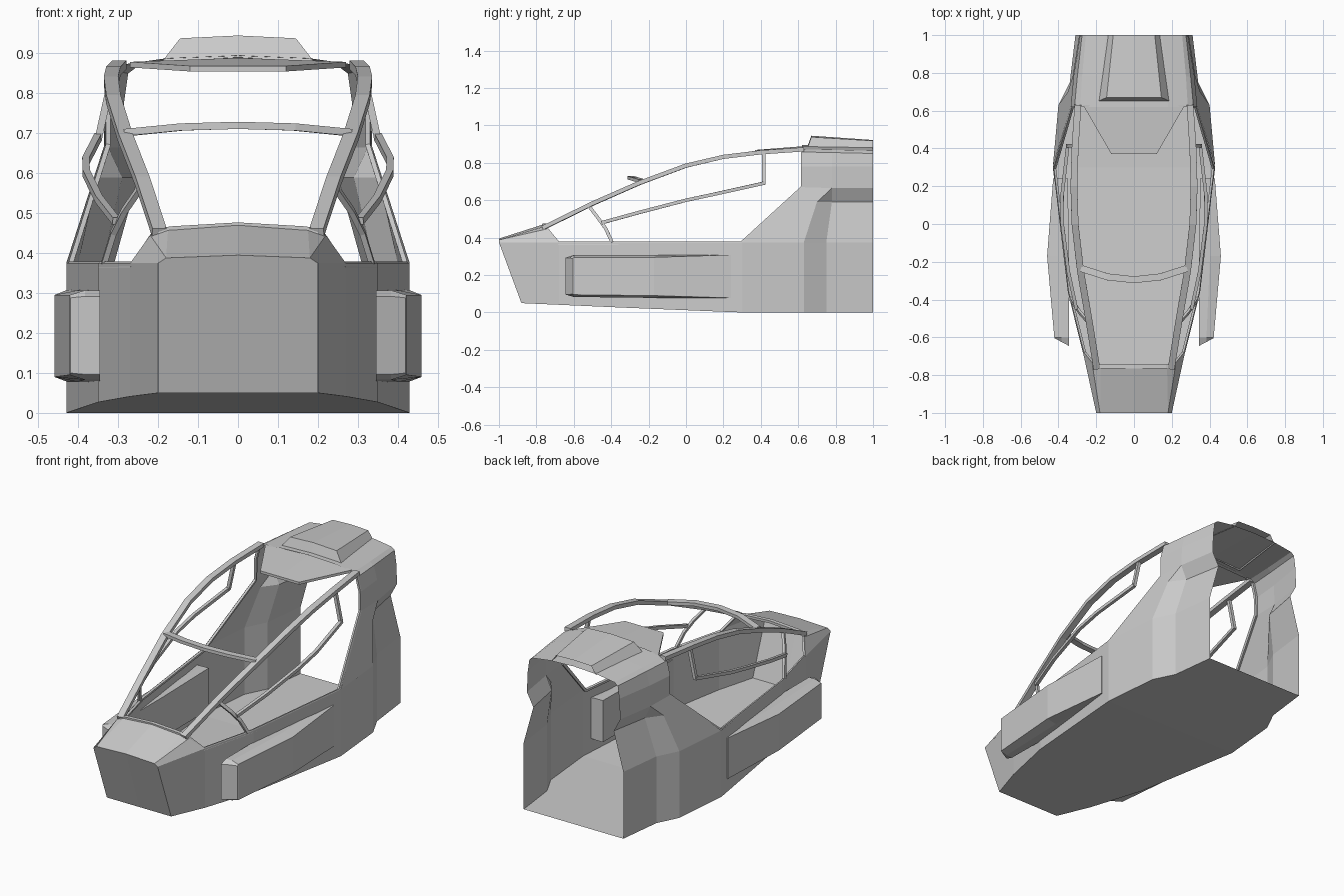
import bpy, bmesh
from mathutils import Vector

if "Cube" in bpy.data.objects:
    bpy.data.objects.remove(bpy.data.objects["Cube"])


def finish(name, bm, mirror=True):
    bmesh.ops.remove_doubles(bm, verts=bm.verts, dist=0.0005)
    bmesh.ops.recalc_face_normals(bm, faces=bm.faces)
    me = bpy.data.meshes.new(name)
    bm.to_mesh(me)
    bm.free()
    ob = bpy.data.objects.new(name, me)
    bpy.context.collection.objects.link(ob)
    if mirror:
        m = ob.modifiers.new("Mirror", 'MIRROR')
        m.use_clip = True
    return ob


def face(bm, *pts):
    return bm.faces.new([bm.verts.new(p) for p in pts])


def loft(bm, rows, closed=False):
    for a, b in zip(rows, rows[1:]):
        n = len(a)
        for i in range(n if closed else n - 1):
            j = (i + 1) % n
            face(bm, a[i], a[j], b[j], b[i])


def bar(name, pts, width, thick, up=(0, 0, 1), mirror=True):
    """Rectangular bar swept along a polyline."""
    pts, up = [Vector(p) for p in pts], Vector(up)
    rings = []
    for i, p in enumerate(pts):
        t = (pts[min(i + 1, len(pts) - 1)] - pts[max(i - 1, 0)]).normalized()
        s = t.cross(up).normalized()
        n = s.cross(t)
        rings.append([p + s * a * width / 2 + n * b * thick / 2
                      for a, b in ((1, 1), (-1, 1), (-1, -1), (1, -1))])
    bm = bmesh.new()
    loft(bm, rings, True)
    face(bm, *rings[0])
    face(bm, *rings[-1])
    return finish(name, bm, mirror)


# Hull: floor, lower sides, nose and rear body (left side is mirrored)
Z = 0.375
bm = bmesh.new()
rows = []
for w, y in ((.2, -1), (.27, -.68), (.35, -.36), (.43, .3), (.40, .63), (.34, .75), (.31, 1)):
    yb = max(y, -.88)
    zb = max(0, .05 * (.25 - yb) / 1.13)
    rows.append([(0, yb, zb), (w, yb, zb), (w, y, Z)])
rows.insert(4, [(0, .301, 0), (.43, .301, 0), (.43, .301, Z)])
loft(bm, rows)
# nose front, cheek and top
face(bm, (0, -.88, .05), (.2, -.88, .05), (.2, -1, Z), (.18, -1, .388), (0, -1, .395))
face(bm, (.2, -1, Z), (.27, -.68, Z), (.22, -.75, .445), (.18, -1, .388))
face(bm, (.18, -1, .388), (.22, -.75, .445), (.175, -.75, .462))
face(bm, (0, -1, .395), (.18, -1, .388), (.175, -.75, .462), (0, -.75, .475))

# rear quarter with recessed lower panel
belt_a, belt_b, belt_c = (.40, .63, Z), (.34, .75, Z), (.31, 1, Z)
bev_a, bev_b, bev_c = (.35, .70, .59), (.29, .78, .59), (.25, 1, .59)
ledge_b, ledge_c, sill = (.325, .78, .665), (.29, 1, .665), (.335, .62, .67)
face(bm, (.43, .3, Z), belt_a, bev_a, ledge_b, sill)
face(bm, belt_a, belt_b, bev_b, bev_a)
face(bm, bev_a, bev_b, ledge_b)
face(bm, belt_b, belt_c, bev_c, bev_b)
face(bm, bev_b, bev_c, ledge_c, ledge_b)
# upper sides and roof
loft(bm, [
    [sill, (.335, .62, .78), (.315, .62, .858), (.285, .62, .873), (.18, .62, .888), (0, .62, .895)],
    [ledge_b, (.32, .78, .78), (.30, .78, .855), (.275, .78, .87), (.17, .78, .885), (0, .78, .892)],
    [ledge_c, (.285, 1, .78), (.275, 1, .85), (.255, 1, .865), (.15, 1, .88), (0, 1, .887)]])
finish("hull", bm)

# Roof scoop
bm = bmesh.new()
prof = [[(.19, .65, .88), (.145, .67, .938), (0, .67, .945)],
        [(.14, 1, .875), (.11, 1, .918), (0, 1, .922)]]
loft(bm, prof)
face(bm, *prof[0], (0, .65, .89))
finish("roof_scoop", bm)

# Visor plate ahead of the roof
bm = bmesh.new()
lo, hi = [[(0, .37, .855 + d), (.12, .37, .855 + d), (.27, .63, .865 + d), (0, .63, .875 + d)]
          for d in (0, .014)]
loft(bm, [lo[:3], hi[:3]])
for ring in (lo, hi):
    face(bm, *ring)
finish("visor_plate", bm)

# Side pods sinking into the hull
bm = bmesh.new()
rings = []
for xi, yi, xo, yo, z0, z1, e in ((.345, -.645, .42, -.605, .10, .288, .004),
                                  (.345, -.60, .422, -.60, .095, .295, .012),
                                  (.345, -.17, .46, -.17, .09, .295, .012),
                                  (.35, .24, .428, .24, .078, .308, .002)):
    xm = xi + (xo - xi) * .5
    ym = (yi + yo) / 2
    rings.append([(xi, yi, z0 - e), (xm, ym, z0 - e), (xo, yo, z0),
                  (xo, yo, z1), (xm, ym, z1 + e), (xi, yi, z1 + e)])
loft(bm, rings, True)
face(bm, *rings[0])
face(bm, *rings[-1])
finish("side_pods", bm)

# Canopy frame
bar("canopy_rails", [(.197, -.765, .452), (.24, -.5, .582), (.283, -.25, .692), (.312, 0, .785),
                     (.318, .2, .832), (.312, .4, .856), (.297, .63, .872)], .036, .022)
bar("windshield_sill", [(-.2, -.755, .452), (-.17, -.755, .46), (0, -.755, .47),
                        (.17, -.755, .46), (.2, -.755, .452)], .022, .014, mirror=False)
bar("windshield_crossbar", [(-.28, -.235, .702), (-.14, -.28, .716), (0, -.295, .72),
                            (.14, -.28, .716), (.28, -.235, .702)], .036, .018, mirror=False)

# Side window bars
bar("front_window_strut", [(.24, -.52, .57), (.285, -.47, .505), (.312, -.43, .45), (.335, -.395, Z)],
    .018, .014, (1, 0, 0))
bar("side_window_bar", [(.305, -.45, .48), (.348, -.25, .535), (.38, 0, .60), (.381, .15, .632),
                        (.35, .42, .692)], .018, .018)
bar("rear_window_strut", [(.35, .415, .685), (.315, .415, .845)], .018, .018, (0, 1, 0))

# Lip around the side window opening
bar("window_lip", [(.212, -.745, .445), (.262, -.68, .37), (.342, -.36, .37), (.420, .295, .37),
                   (.326, .622, .668), (.325, .622, .78), (.305, .622, .858)], .016, .012, (1, 0, .3))
